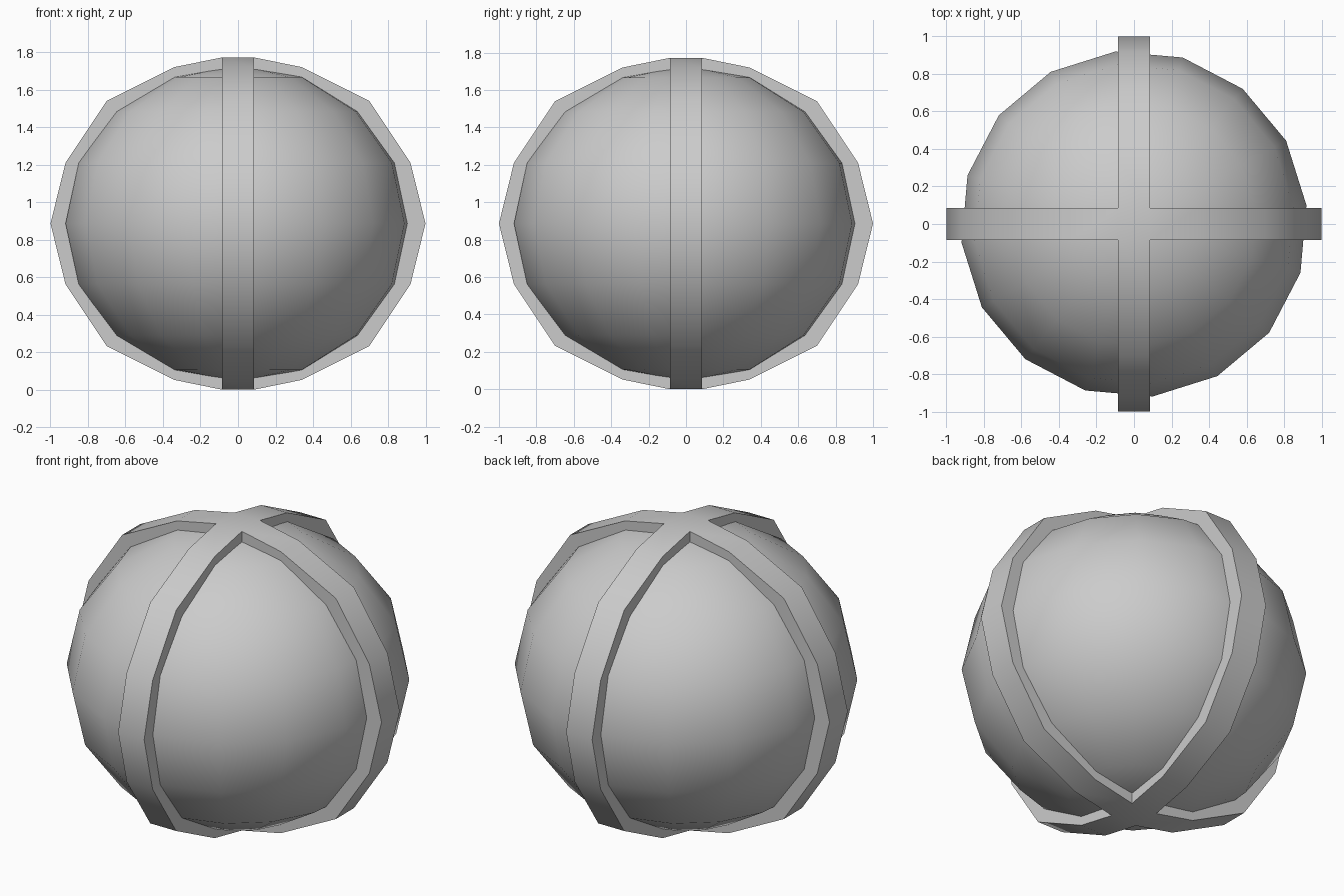
import bpy, bmesh
from math import radians
from mathutils import Matrix, Vector

if "Cube" in bpy.data.objects:
    bpy.data.objects.remove(bpy.data.objects["Cube"])

CZ = 0.886      # height of the centre
W = 0.085       # half width of the bands


def smooth(obj, angle):
    bpy.ops.object.select_all(action='DESELECT')
    obj.select_set(True)
    bpy.context.view_layer.objects.active = obj
    bpy.ops.object.shade_smooth_by_angle(angle=radians(angle))


# Squashed ball, turned slightly against the bands
bpy.ops.mesh.primitive_uv_sphere_add(segments=16, ring_count=8, radius=0.925,
                                     location=(0, 0, CZ), rotation=(0, 0, radians(6.2)))
ball = bpy.context.object
ball.name = "ball"
ball.scale.z = 0.845 / 0.925
smooth(ball, 60)

# Crossed bands: one half arc repeated four times round the vertical axis
upper = [(W, 0.886), (0.34, 0.834), (0.70, 0.654), (0.92, 0.324)]
outer = upper + [(1.0, 0.0)] + [(x, -z) for x, z in reversed(upper)]
inner = [(max(W, x * 0.86), z * 0.86) for x, z in outer]

bm = bmesh.new()
for k in range(4):
    turn = Matrix.Rotation(radians(90 * k), 3, 'Z')

    def row(profile, y):
        return [bm.verts.new(turn @ Vector((x, y, z + CZ))) for x, z in profile]

    rows = [row(outer, -W), row(outer, W), row(inner, W), row(inner, -W)]
    for a, b in zip(rows, rows[1:] + rows[:1]):
        for i in range(len(outer) - 1):
            bm.faces.new((a[i], a[i + 1], b[i + 1], b[i]))

# Square crossings at top and bottom, outside and inside
for z in (outer[0][1], outer[-1][1], inner[0][1], inner[-1][1]):
    bm.faces.new([bm.verts.new((x, y, z + CZ))
                  for x, y in ((-W, -W), (W, -W), (W, W), (-W, W))])

bmesh.ops.remove_doubles(bm, verts=bm.verts, dist=0.0005)
bmesh.ops.recalc_face_normals(bm, faces=bm.faces)
mesh = bpy.data.meshes.new("crossed_bands")
bm.to_mesh(mesh)
bm.free()
bands = bpy.data.objects.new("crossed_bands", mesh)
bpy.context.collection.objects.link(bands)
smooth(bands, 35)
